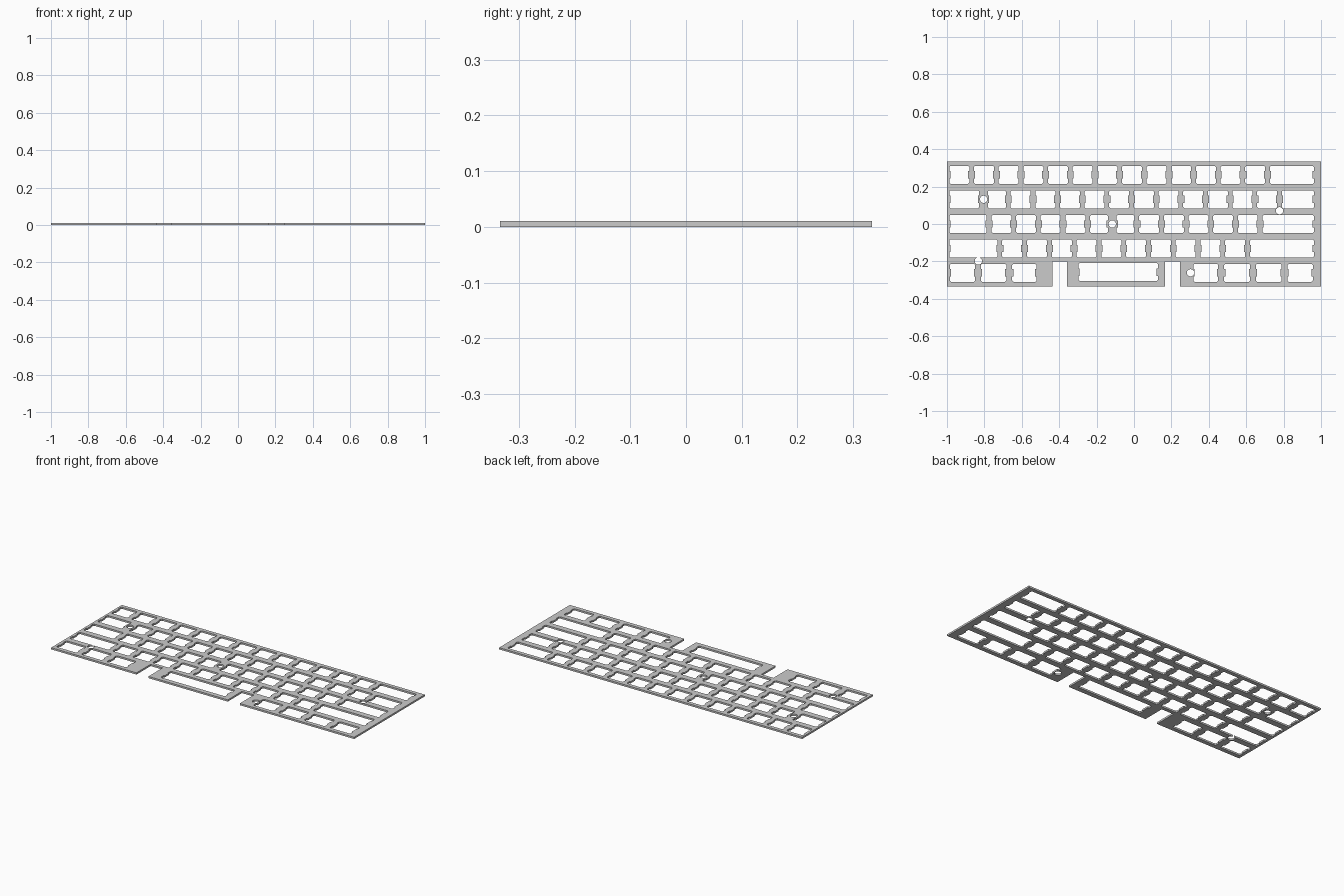
import bpy, bmesh, math

if "Cube" in bpy.data.objects:
    bpy.data.objects.remove(bpy.data.objects["Cube"])

T = 0.0105          # plate thickness
HALF_H = 0.048      # half height of a switch opening
INSET = 0.0125      # opening edge to wall centre
TAB, TAB_H = 0.006, 0.02   # side tab depth and half height
C = 0.006           # corner chamfer


def prism(bm, pts, z0, z1):
    """Extrude a flat outline from z0 to z1."""
    face = bm.faces.new([bm.verts.new((x, y, z0)) for x, y in pts])
    top = bmesh.ops.extrude_face_region(bm, geom=[face])["geom"]
    bmesh.ops.translate(bm, vec=(0, 0, z1 - z0),
                        verts=[v for v in top if isinstance(v, bmesh.types.BMVert)])


def make(name, outlines, z0, z1):
    bm = bmesh.new()
    for pts in outlines:
        prism(bm, pts, z0, z1)
    bmesh.ops.recalc_face_normals(bm, faces=bm.faces)
    me = bpy.data.meshes.new(name)
    bm.to_mesh(me)
    bm.free()
    ob = bpy.data.objects.new(name, me)
    bpy.context.collection.objects.link(ob)
    return ob


def opening(x0, x1, y):
    """Switch opening with a tab in the middle of each short side."""
    cx, w = (x0 + x1) / 2, (x1 - x0) / 2
    side = [(w - C, -HALF_H), (w, -HALF_H + C), (w, -TAB_H), (w - TAB, -TAB_H),
            (w - TAB, TAB_H), (w, TAB_H), (w, HALF_H - C), (w - C, HALF_H)]
    return [(cx + a, y + b) for a, b in side] + [(cx - a, y - b) for a, b in side]


def row(y, walls, inset=INSET, wide=None):
    """Openings between consecutive walls; one wall may be wider for a screw hole."""
    ins = [inset + (0.011 if i == wide else 0) for i in range(len(walls))]
    return [opening(walls[i] + ins[i], walls[i + 1] - ins[i + 1], y)
            for i in range(len(walls) - 1)]


def even(first, last, n):
    return [-1] + [first + (last - first) * i / (n - 1) for i in range(n)] + [0.974]


def circle(x, y, r=0.0195, n=24):
    return [(x + r * math.cos(2 * math.pi * i / n),
             y + r * math.sin(2 * math.pi * i / n)) for i in range(n)]


# Plate outline with the two front slots either side of the long key
H, S = 0.3333, -0.2
plate = make("switch_plate", [[
    (-1, -H), (-0.437, -H), (-0.437, S), (-0.358, S), (-0.358, -H),
    (0.166, -H), (0.166, S), (0.245, S), (0.245, -H), (1, -H), (1, H), (-1, H)]], 0, T)

# Key openings, row by row from the back
holes = row(0.263, even(-0.868, 0.714, 13))
holes += row(0.132, even(-0.804, 0.778, 13), wide=1)
holes += row(0.0, even(-0.775, 0.674, 12), wide=6)
holes += row(-0.131, even(-0.717, 0.607, 11))
holes += row(-0.261, [-1, -0.834, -0.667, -0.506], 0.016)
holes += row(-0.257, [-0.313, 0.143], 0.016)
holes += row(-0.261, [0.302, 0.466, 0.636, 0.805, 0.972], 0.016)

# Round screw holes
screws = [circle(x, y) for x, y in
          [(-0.804, 0.132), (0.778, 0.071), (-0.1165, 0.0), (-0.832, -0.198), (0.302, -0.261)]]

# Cut both sets through the plate
for name, outlines in (("key_cutter", holes), ("screw_cutter", screws)):
    cutter = make(name, outlines, -0.02, T + 0.02)
    cutter.hide_render = True
    mod = plate.modifiers.new(name, 'BOOLEAN')
    mod.operation = 'DIFFERENCE'
    mod.solver = 'EXACT'
    mod.object = cutter
    bpy.context.view_layer.objects.active = plate
    bpy.ops.object.modifier_apply(modifier=mod.name)
    bpy.data.objects.remove(cutter)
